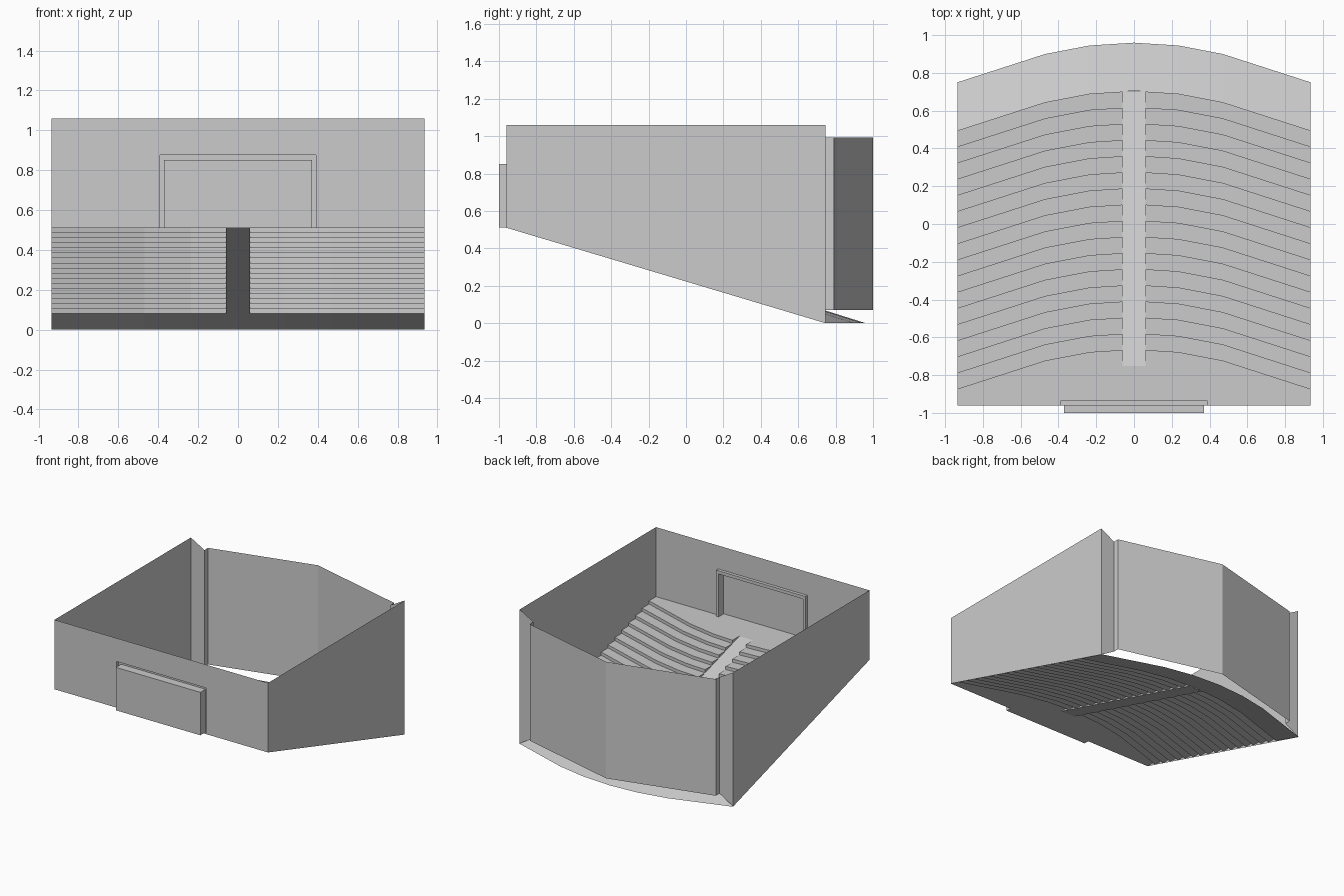
import bpy, bmesh
from mathutils import Vector

if "Cube" in bpy.data.objects:
    bpy.data.objects.remove(bpy.data.objects["Cube"])

W, BACK, MOUTH = 0.935, -0.96, 0.745      # half width, rear wall y, screen-end y
TOP, LAND, LOW = 1.06, 0.51, 0.08         # wall top, landing height, foot of seating
AISLE, ROWS, PITCH = 0.06, 17, 0.0855
RISE = (LAND - LOW) / ROWS
SIDE_X = [AISLE, 0.235, 0.47, W]


def part(name, faces, facing=(0, 5, 5)):
    """Mesh from polygons for the +x half, turned to a viewpoint and mirrored."""
    bm = bmesh.new()
    for pts in faces:
        f = bm.faces.new([bm.verts.new(p) for p in pts])
        f.normal_update()
        if f.normal.dot(Vector(facing) - f.calc_center_median()) < 0:
            f.normal_flip()
    bmesh.ops.remove_doubles(bm, verts=bm.verts, dist=1e-4)
    me = bpy.data.meshes.new(name)
    bm.to_mesh(me)
    bm.free()
    ob = bpy.data.objects.new(name, me)
    bpy.context.collection.objects.link(ob)
    mod = ob.modifiers.new("Mirror", 'MIRROR')
    mod.use_clip = True
    return ob


def strip(a, b):
    """Quads between two equal-length point rows."""
    return [(a[i], a[i + 1], b[i + 1], b[i]) for i in range(len(a) - 1)]


def arc(peak, z, xs):
    """Faceted curve of a seating row."""
    sag = [(0, 0), (AISLE, 0.004), (0.235, 0.015), (0.47, 0.06), (W, 0.21)]
    drop = dict(sag)
    return [(x, peak - drop[x], z) for x in xs]


# curved sloping apron below the screen
full = [0] + SIDE_X
part("floor_apron", strip(arc(0.705, LOW, full), arc(0.96, 0, full)))

# stepped seating terraces, with the small cheeks beside the aisle
steps = []
for k in range(ROWS):
    y, z = 0.705 - k * PITCH, LOW + k * RISE
    foot, nose = arc(y, z, SIDE_X), arc(y, z + RISE, SIDE_X)
    if k < ROWS - 1:
        rear = arc(y - PITCH, z + RISE, SIDE_X)
        cheek_end = rear[0]
    else:
        rear = [(x, BACK, LAND) for x in SIDE_X]
        cheek_end = (AISLE, y - 0.004 - PITCH, LAND)
    steps += strip(foot, nose) + strip(nose, rear)
    steps.append((foot[0], nose[0], cheek_end))
part("seating_steps", steps)

# central aisle ramp and its top landing
y0 = 0.701
y1 = y0 - ROWS * PITCH
ramp = [[(x, y, z) for x in (0, AISLE)]
        for y, z in ((y0, LOW), (y1, LAND), (BACK, LAND))]
part("aisle_ramp", strip(ramp[0], ramp[1]) + strip(ramp[1], ramp[2]))

# side walls following the floor slope
part("side_walls", [((W, BACK, LAND), (W, MOUTH, 0), (W, MOUTH, TOP), (W, BACK, TOP))],
     (0, 0, 0.6))


# rear wall around the recess opening
def outline(x, top, y):
    return [(x, y, LAND), (x, y, top), (0, y, top)]


OUT, OUT_TOP, INN, INN_TOP = 0.39, 0.875, 0.37, 0.85
part("rear_wall", [
    ((OUT, BACK, LAND), (W, BACK, LAND), (W, BACK, TOP), (OUT, BACK, TOP)),
    ((0, BACK, OUT_TOP), (OUT, BACK, OUT_TOP), (OUT, BACK, TOP), (0, BACK, TOP))])

# raised trim around the recess
part("recess_trim", strip(outline(OUT, OUT_TOP, BACK), outline(OUT, OUT_TOP, -0.935))
     + strip(outline(OUT, OUT_TOP, -0.935), outline(INN, INN_TOP, -0.935)))

# recess pushed out behind the rear wall
part("rear_recess", strip(outline(INN, INN_TOP, -0.935), outline(INN, INN_TOP, -1)) + [
    ((0, -1, LAND), (INN, -1, LAND), (INN, -1, INN_TOP), (0, -1, INN_TOP)),
    ((0, -1, LAND), (INN, -1, LAND), (INN, BACK, LAND), (0, BACK, LAND))],
    (0, -0.9, 0.6))

# splayed side panels, jambs and folded screen
SX, S0, S1 = 0.815, 0.07, 0.993
cols = [(W, MOUTH, 0, TOP), (SX, MOUTH, S0, S1), (SX, 0.79, S0, S1), (0, 1.0, S0, S1)]
low = [(x, y, a) for x, y, a, b in cols]
high = [(x, y, b) for x, y, a, b in cols]
panel, jamb, screen = strip(low, high)
part("screen_surround", [panel, jamb], (0, 0, 0.5))
part("screen", [screen], (0, 0, 0.5))
